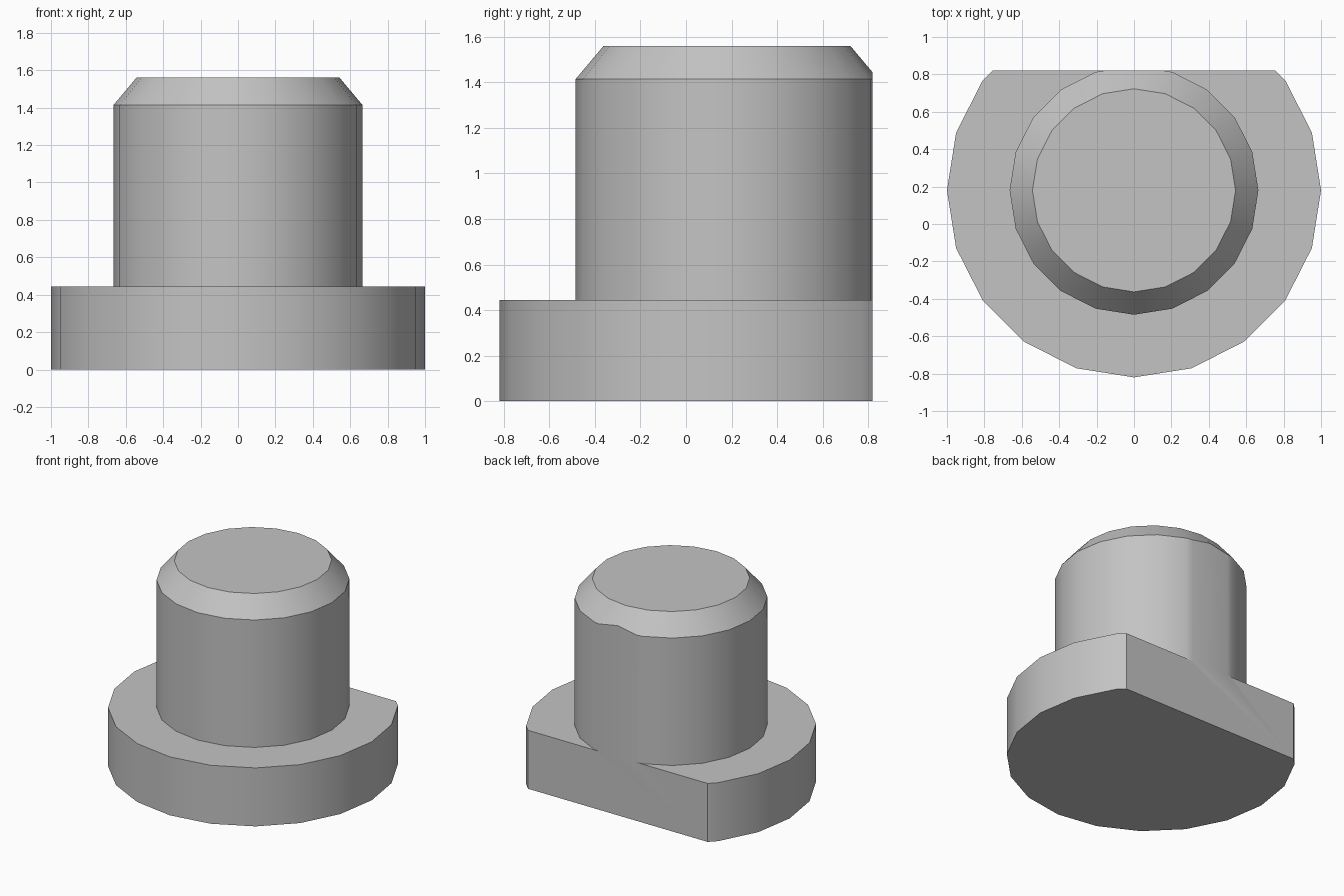
import bpy, bmesh, math

cube = bpy.data.objects.get("Cube")
if cube:
    bpy.data.objects.remove(cube, do_unlink=True)

SIDES = 20
CENTRE_Y = 0.18
FLAT_Y = 0.82

# Plain grey material
grey = bpy.data.materials.new("plain_grey")
grey.use_nodes = True
colour = (0.55, 0.55, 0.55, 1.0)
grey.diffuse_color = colour
grey.node_tree.nodes["Principled BSDF"].inputs["Base Color"].default_value = colour

# Radius and height pairs: flange, shaft, chamfered tip
profile = [(1.0, 0.0), (1.0, 0.445), (0.665, 0.445), (0.665, 1.415), (0.543, 1.56)]

bm = bmesh.new()


def ring(radius, height):
    angles = [math.tau * i / SIDES for i in range(SIDES)]
    return [bm.verts.new((radius * math.cos(a), CENTRE_Y + radius * math.sin(a), height))
            for a in angles]


# Turned body
rings = [ring(r, z) for r, z in profile]
for low, high in zip(rings, rings[1:]):
    for i in range(SIDES):
        j = (i + 1) % SIDES
        bm.faces.new((low[i], low[j], high[j], high[i]))
bm.faces.new(rings[0][::-1])
bm.faces.new(rings[-1])

# Flat cut along the back
bmesh.ops.bisect_plane(bm, geom=bm.verts[:] + bm.edges[:] + bm.faces[:], dist=1e-5,
                       plane_co=(0, FLAT_Y, 0), plane_no=(0, 1, 0), clear_outer=True)
bmesh.ops.holes_fill(bm, edges=[e for e in bm.edges if e.is_boundary], sides=0)
bmesh.ops.recalc_face_normals(bm, faces=bm.faces[:])

mesh = bpy.data.meshes.new("flanged_pin")
bm.to_mesh(mesh)
bm.free()
mesh.materials.append(grey)
pin = bpy.data.objects.new("flanged_pin", mesh)
bpy.context.collection.objects.link(pin)

# Smooth round walls with crisp edges
bpy.ops.object.select_all(action='DESELECT')
pin.select_set(True)
bpy.context.view_layer.objects.active = pin
bpy.ops.object.shade_smooth_by_angle(angle=math.radians(30))
